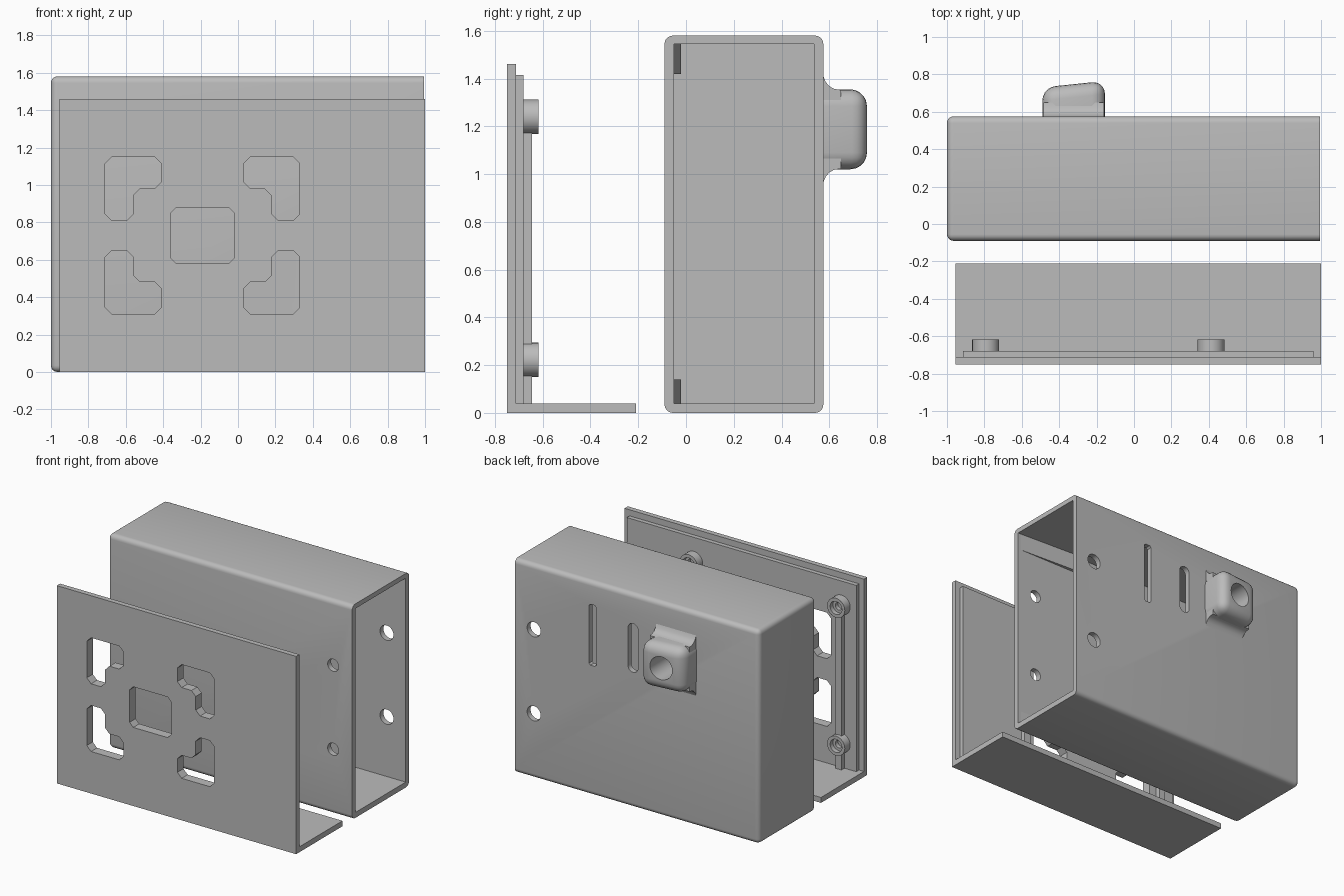
import bpy, bmesh, math
from mathutils import Vector

if "Cube" in bpy.data.objects:
    bpy.data.objects.remove(bpy.data.objects["Cube"], do_unlink=True)

grey = bpy.data.materials.new("plain_grey")
grey.use_nodes = True
grey.diffuse_color = (0.5, 0.5, 0.5, 1)
grey.node_tree.nodes["Principled BSDF"].inputs["Base Color"].default_value = (0.5, 0.5, 0.5, 1)


def prism(name, pts, axis, a, b, bevel=0, keep=None, segs=5):
    """Extrude a 2D outline along an axis from a to b; bevel the edges chosen by keep."""
    place = {"x": lambda u, v, t: (t, u, v),
             "y": lambda u, v, t: (u, t, v),
             "z": lambda u, v, t: (u, v, t)}[axis]
    bm = bmesh.new()
    face = bm.faces.new([bm.verts.new(place(u, v, a)) for u, v in pts])
    out = bmesh.ops.extrude_face_region(bm, geom=[face])
    shift = Vector(place(0, 0, b - a))
    for v in out["geom"]:
        if isinstance(v, bmesh.types.BMVert):
            v.co += shift
    bmesh.ops.recalc_face_normals(bm, faces=bm.faces)
    if bevel:
        edges = [e for e in bm.edges if keep(e)]
        bmesh.ops.bevel(bm, geom=edges, offset=bevel, segments=segs,
                        profile=0.5, affect="EDGES")
    mesh = bpy.data.meshes.new(name)
    bm.to_mesh(mesh)
    bm.free()
    mesh.materials.append(grey)
    obj = bpy.data.objects.new(name, mesh)
    bpy.context.collection.objects.link(obj)
    return obj


def box(name, x, y, z, **kw):
    return prism(name, [(x[0], y[0]), (x[1], y[0]), (x[1], y[1]), (x[0], y[1])],
                 "z", *z, **kw)


def disc(cx, cz, r, n=32):
    return [(cx + r * math.cos(2 * math.pi * i / n),
             cz + r * math.sin(2 * math.pi * i / n)) for i in range(n)]


def slot(cx, z0, z1, r, n=10):
    """Upright slot outline with round ends."""
    arc = [math.pi * i / n for i in range(n + 1)]
    return ([(cx + r * math.cos(t), z1 - r + r * math.sin(t)) for t in arc] +
            [(cx - r * math.cos(t), z0 + r - r * math.sin(t)) for t in arc])


def chamfer(pts, c):
    """Cut every corner of an outline by c."""
    out = []
    for i, p in enumerate(pts):
        p = Vector(p)
        for q in (pts[i - 1], pts[(i + 1) % len(pts)]):
            out.append(tuple(p + (Vector(q) - p).normalized() * c))
    return out


def boolean(obj, others, op="DIFFERENCE"):
    bpy.context.view_layer.objects.active = obj
    for c in others:
        c.hide_render = True
        m = obj.modifiers.new("cut", "BOOLEAN")
        m.operation, m.object, m.solver = op, c, "EXACT"
        bpy.ops.object.modifier_apply(modifier=m.name)
    for c in others:
        bpy.data.objects.remove(c, do_unlink=True)


def smooth(obj):
    bpy.ops.object.select_all(action="DESELECT")
    obj.select_set(True)
    bpy.context.view_layer.objects.active = obj
    bpy.ops.object.shade_smooth_by_angle(angle=math.radians(35))


# Sleeve: rounded box, open at the +x end
OPEN = 0.995
sleeve = box("sleeve", (-1, OPEN), (-0.09, 0.575), (0, 1.58), bevel=0.035,
             keep=lambda e: any(v.co.x < 0 for v in e.verts))
cuts = [box("cavity", (-0.96, 1.2), (-0.05, 0.535), (0.04, 1.545))]

# Screw holes in both walls, slots in the back wall
for z in (0.48, 1.1):
    cuts.append(prism("front_hole", disc(0.84, z, 0.045), "y", -0.2, 0.1))
    cuts.append(prism("back_hole", disc(0.84, z, 0.055), "y", 0.4, 0.7))
cuts.append(prism("long_slot", chamfer([(0.33, 0.96), (0.39, 0.96), (0.39, 1.41), (0.33, 1.41)], 0.012),
                  "y", 0.4, 0.7))
cuts.append(prism("short_slot", slot(0.03, 1.0, 1.36, 0.042), "y", 0.4, 0.7))
cuts.append(prism("cable_cut", disc(-0.32, 1.19, 0.085), "y", 0.4, 0.7))
boolean(sleeve, cuts)
smooth(sleeve)

# Tapered guide rails inside the front wall
for name, z in (("upper", (1.42, 1.55)), ("lower", (0.035, 0.14))):
    prism(name + "_guide", [(0.97, -0.05), (0.4, -0.02), (0.4, -0.055), (0.97, -0.055)], "z", *z)

# Cable outlet: rounded block with a sloped face and a round bore
outlet = prism("cable_outlet", [(-0.49, 0.56), (-0.155, 0.56), (-0.155, 0.765), (-0.49, 0.73)],
               "z", 1.02, 1.355, bevel=0.07,
               keep=lambda e: any(v.co.y > 0.6 for v in e.verts))
boolean(outlet, [prism("bore", disc(-0.32, 1.19, 0.085), "y", 0.4, 0.9)])
smooth(outlet)

# Curved flares joining the outlet to the wall, above and below
for name, z, s in (("upper", 1.34, 1), ("lower", 1.035, -1)):
    curve = [(0.565, 0.07), (0.575, 0.07), (0.585, 0.046), (0.6, 0.028),
             (0.62, 0.017), (0.65, 0.012), (0.65, -0.03), (0.565, -0.03)]
    smooth(prism(name + "_flare", [(y, z + s * h) for y, h in curve],
                 "x", -0.485, -0.16))

# Front cover with an inner locating plate and a base shelf
cover = box("front_cover", (-0.955, 1), (-0.75, -0.712), (0, 1.46))
inner = box("locating_plate", (-0.915, 0.96), (-0.712, -0.68), (0.04, 1.415))
box("base_shelf", (-0.955, 1), (-0.712, -0.21), (0, 0.04))

# Window cutouts: one centre square and four mirrored corner brackets
CX, CZ = -0.19, 0.73
square = chamfer([(-0.17, -0.15), (0.17, -0.15), (0.17, 0.15), (-0.17, 0.15)], 0.03)
bracket = chamfer([(0.22, 0.25), (0.37, 0.25), (0.37, 0.08), (0.52, 0.08),
                   (0.52, 0.42), (0.22, 0.42)], 0.035)
shapes = [square] + [[(u * sx, v * sz) for u, v in bracket]
                     for sx in (-1, 1) for sz in (-1, 1)]
for panel in (cover, inner):
    boolean(panel, [prism("window", [(CX + u, CZ + v) for u, v in s], "y", -0.9, -0.5)
                    for s in shapes])

# Screw bosses with stepped bores, and a stiffening rib under each pair
BOSS_Z = (0.222, 1.24)
for side, x in (("right", -0.793), ("left", 0.412)):
    rib = box(side + "_rib", (x - 0.025, x + 0.025), (-0.685, -0.645), (0.04, BOSS_Z[1]))
    boolean(rib, [prism("gap", disc(x, z, 0.06), "y", -0.8, -0.5) for z in BOSS_Z])
    for level, z in zip(("lower", "upper"), BOSS_Z):
        boss = prism(side + "_" + level + "_boss", disc(x, z, 0.072), "y", -0.69, -0.617)
        boolean(boss, [prism("wide_bore", disc(x, z, 0.048), "y", -0.65, -0.5),
                       prism("narrow_bore", disc(x, z, 0.028), "y", -0.8, -0.5)])
        smooth(boss)
